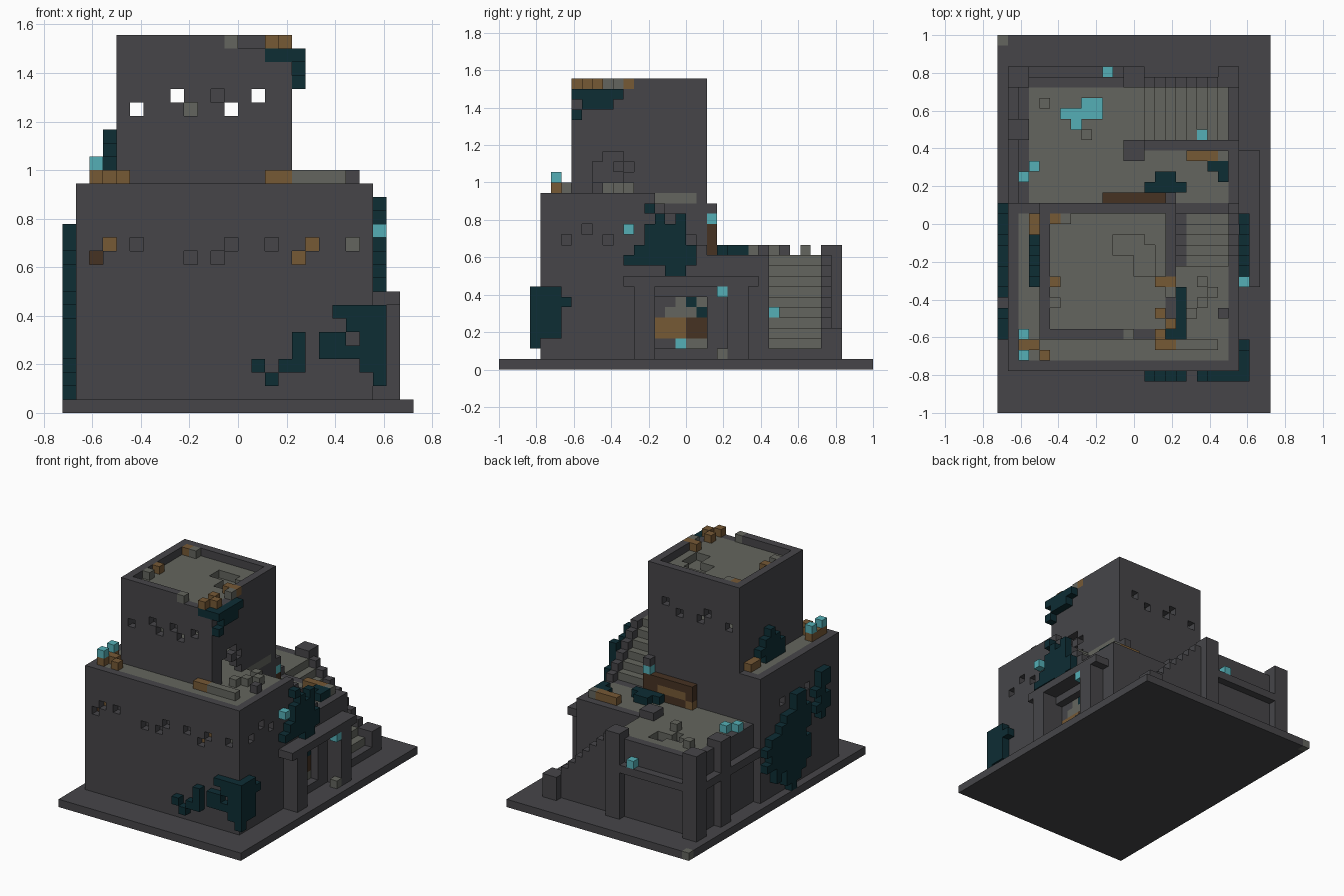
import bpy
import bmesh

UNIT = 1 / 18  # edge length of one block
X, Y, Z = range(3)
ALL_SIDES = [(axis, sign) for axis in (X, Y, Z) for sign in (-1, 1)]

cube = bpy.data.objects.get("Cube")
if cube:
    bpy.data.objects.remove(cube, do_unlink=True)

PALETTE = {
    "S": ("dark_stone", (0.061, 0.060, 0.066)),
    "L": ("pale_stone", (0.127, 0.131, 0.112)),
    "V": ("deep_teal_vine", (0.004, 0.026, 0.034)),
    "C": ("cyan_crystal", (0.089, 0.429, 0.468)),
    "W": ("wood", (0.181, 0.100, 0.036)),
    "D": ("dark_wood", (0.061, 0.032, 0.016)),
}
KEYS = list(PALETTE)
MATERIALS = []
for label, rgb in PALETTE.values():
    mat = bpy.data.materials.new(label)
    mat.use_nodes = True
    mat.diffuse_color = (*rgb, 1)
    shader = mat.node_tree.nodes["Principled BSDF"]
    shader.inputs["Base Color"].default_value = (*rgb, 1)
    shader.inputs["Roughness"].default_value = 0.9
    MATERIALS.append(mat)


def box(part, xs, ys, zs, colour="S"):
    """Fill a box of blocks; the colour 'o' carves it away."""
    for x in range(*xs):
        for y in range(*ys):
            for z in range(*zs):
                put(part, (x, y, z), colour)


def put(part, cell, colour):
    if colour == "o":
        part.pop(cell, None)
    elif colour != ".":
        part[cell] = colour


def pattern(part, corner, rows, across=X, down=Z, inward=0):
    """Lay rows of colour letters from the upper corner of a wall or floor.
    With inward set, each letter is a niche whose back has that colour."""
    depth_axis = 3 - across - down
    for r, row in enumerate(rows):
        for c, letter in enumerate(row):
            cell = list(corner)
            cell[across] += c
            cell[down] -= r
            put(part, tuple(cell), "o" if inward and letter != "." else letter)
            if inward:
                cell[depth_axis] += inward
                put(part, tuple(cell), letter)


def build(name, part):
    """Turn the filled blocks into a mesh holding only their outer faces."""
    bm = bmesh.new()
    corners = {}

    def vert(point):
        if point not in corners:
            corners[point] = bm.verts.new([value * UNIT for value in point])
        return corners[point]

    for cell, colour in part.items():
        for axis, sign in ALL_SIDES:
            beside = list(cell)
            beside[axis] += sign
            if tuple(beside) in part:
                continue
            u, v = (axis + 1) % 3, (axis + 2) % 3
            loop = []
            for du, dv in ((0, 0), (1, 0), (1, 1), (0, 1))[::sign]:
                point = list(cell)
                point[axis] += sign > 0
                point[u] += du
                point[v] += dv
                loop.append(vert(tuple(point)))
            bm.faces.new(loop).material_index = KEYS.index(colour)
    mesh = bpy.data.meshes.new(name)
    bm.to_mesh(mesh)
    bm.free()
    for mat in MATERIALS:
        mesh.materials.append(mat)
    bpy.context.collection.objects.link(bpy.data.objects.new(name, mesh))


# Ground slab
slab = {}
box(slab, (-13, 13), (-18, 18), (0, 1))
put(slab, (-13, 17, 0), "L")
build("ground_slab", slab)

# Main hall: flat paved roof with a stone rim, niches and a side doorway
hall = {}
box(hall, (-12, 10), (-14, 2), (1, 17))
box(hall, (-11, 9), (-13, 1), (16, 17), "L")
pattern(hall, (-11, -14, 12), [".W.S......S..S..W..L",
                               "D......S.S.....W...."], inward=1)
pattern(hall, (9, -12, 13), ["..S..", "S...S"], across=Y, inward=-1)
pattern(hall, (-12, -12, 12), ["S...S....S"], across=Y, inward=1)
box(hall, (9, 10), (-3, 3), (2, 7), "o")
pattern(hall, (8, -3, 6), ["..LVL.", ".LLLVL", "WWWDDW", "WWWDDW", "..CLLL"], across=Y)

# Stair from the rear terrace up to the hall roof, with stepped side wall
box(hall, (4, 10), (-4, 2), (11, 17), "o")
for y in range(-4, 2):
    box(hall, (4, 9), (y, y + 1), (11, 12 - y), "L")
    box(hall, (4, 5), (y, y + 1), (11, 12 - y))
    box(hall, (9, 10), (y, y + 1), (11, 13 - y))
build("main_hall", hall)

# Hollow tower with window holes, a sunken roof and a broken corner
tower = {}
box(tower, (-9, 4), (-11, 2), (17, 28))
box(tower, (-8, 3), (-10, 1), (17, 25), "o")
box(tower, (-8, 3), (-10, 1), (25, 27), "L")
box(tower, (-8, 3), (-10, 1), (27, 28), "o")
pattern(tower, (-2, -2, 26), ["ooo.", "oooo", "..oo", "..oo"], down=Y)
for wall in (-11, 1):
    pattern(tower, (-8, wall, 23), ["...o.....o", "o...o..o.."])
pattern(tower, (-6, -11, 23), ["....S.", "..L..."], inward=1)
pattern(tower, (3, -9, 20), [".oo.", "oo.o", "ooo.", "oooo"], across=Y)
pattern(tower, (-2, -11, 27), [".LooWo"])
pattern(tower, (3, -11, 27), ["oWooLW"], across=Y)
pattern(tower, (2, -11, 26), ["VV"])
pattern(tower, (-8, 0, 27), ["WL.........", "...........", "...........",
                            "...........", "...........", "...........",
                            "W.........W", "...........", "L..........",
                            "..........W"], down=Y)
build("tower", tower)

# Rear terrace with corner posts, rails and a small sunken pool
terrace = {}
box(terrace, (-11, 1), (2, 14), (1, 11))
box(terrace, (1, 10), (2, 8), (1, 11))
box(terrace, (-10, 9), (2, 7), (10, 11), "L")
box(terrace, (-10, 1), (7, 13), (10, 11), "L")
for x, y, top in ((-12, 13, 12), (-1, 13, 12), (-12, 8, 12), (-1, 6, 12), (8, 13, 4)):
    box(terrace, (x, x + 2), (y, y + 2), (1, top))
box(terrace, (-10, -1), (14, 15), (7, 8))
box(terrace, (-12, -11), (2, 13), (7, 8))
for depth in (10, 9):
    pattern(terrace, (-7, 11, depth), ["..oo", "oooo", ".o.."], down=Y)
pattern(terrace, (-7, 11, 8), ["..CC", "CCCC", ".C.."], down=Y)
build("rear_terrace", terrace)

# Stair from the ground to the terrace, with stepped wall
stair = {}
for x in range(1, 9):
    box(stair, (x, x + 1), (8, 13), (1, 12 - x - 1), "L")
    if x < 8:
        box(stair, (x, x + 1), (13, 14), (1, 12 - x))
box(stair, (9, 10), (8, 13), (1, 2))
build("ground_stair", stair)

# Side porch
porch = {}
box(porch, (10, 12), (-6, 7), (8, 9))
for y in (-5, 4):
    box(porch, (10, 12), (y, y + 2), (1, 8))
build("side_porch", porch)

# Wooden board against the tower wall, with a post
board = {}
pattern(board, (-3, 2, 15), ["......S", "......C", "DDDDDDD", "DWWWWDD", "WDDDDDD"])
build("wooden_board", board)

# Climbing vines on each side
vines = {}
pattern(vines, (1, -15, 7), ["......VVVV",
                             ".......VVV",
                             "...V.VV.VV",
                             "...V.VVVVV",
                             "V.VV....VV",
                             ".V........"])
pattern(vines, (10, -15, 7), ["VVV..", "VVVV.", "VVV..", "VVV..", ".VV..", "V...."], across=Y)
pattern(vines, (10, -6, 15), ["..V....",
                              "...V.V.",
                              "C.VVVV.",
                              "..VVVV.",
                              ".VVVVVV",
                              "VVVVVVV",
                              "....VV."], across=Y)
pattern(vines, (-13, -11, 13), ["VV...........",
                                "VV...VV......",
                                ".VV..VV......",
                                "VV..VVVVV....",
                                "VVV.VVVVVV...",
                                ".V..VVVVVVVV.",
                                ".....VVVVVVVV",
                                "....VVVVVVVV.",
                                "....VVVVVVVVV",
                                "....VVVVVVV..",
                                ".....VVVV.V..",
                                "......VVV....",
                                ".......V....."], across=Y)
pattern(vines, (-10, -6, 20), ["..V..", ".VVV.", "VVVVV", "VVVV."], across=Y)
pattern(vines, (4, -11, 26), ["VVVVV", ".VVV.", "V...."], across=Y)
build("vines", vines)

# Loose blocks and crystals on the roof, terrace and steps
rubble = {}
pattern(rubble, (-11, -6, 17), [".................L..", "..................L.",
                                ".................L..", "................L..S",
                                "....................", "W...................",
                                "WW...........WWLLLL.", "W.W................."], down=Y)
pattern(rubble, (-11, -11, 18), ["C", ".", "C"], down=Y)
pattern(rubble, (-10, 0, 17), ["W", "W"], down=Y)
pattern(rubble, (-11, 6, 11), ["................WWWL.", ".C................VV.",
                               "C............VV....V.", "............VVVV....."], down=Y)
for cell, colour in {(-9, 11, 11): "L", (-5, 8, 11): "L", (-3, 14, 8): "C",
                     (6, 8, 5): "C", (11, 3, 7): "C", (11, 3, 1): "L"}.items():
    put(rubble, cell, colour)
build("loose_blocks", rubble)
